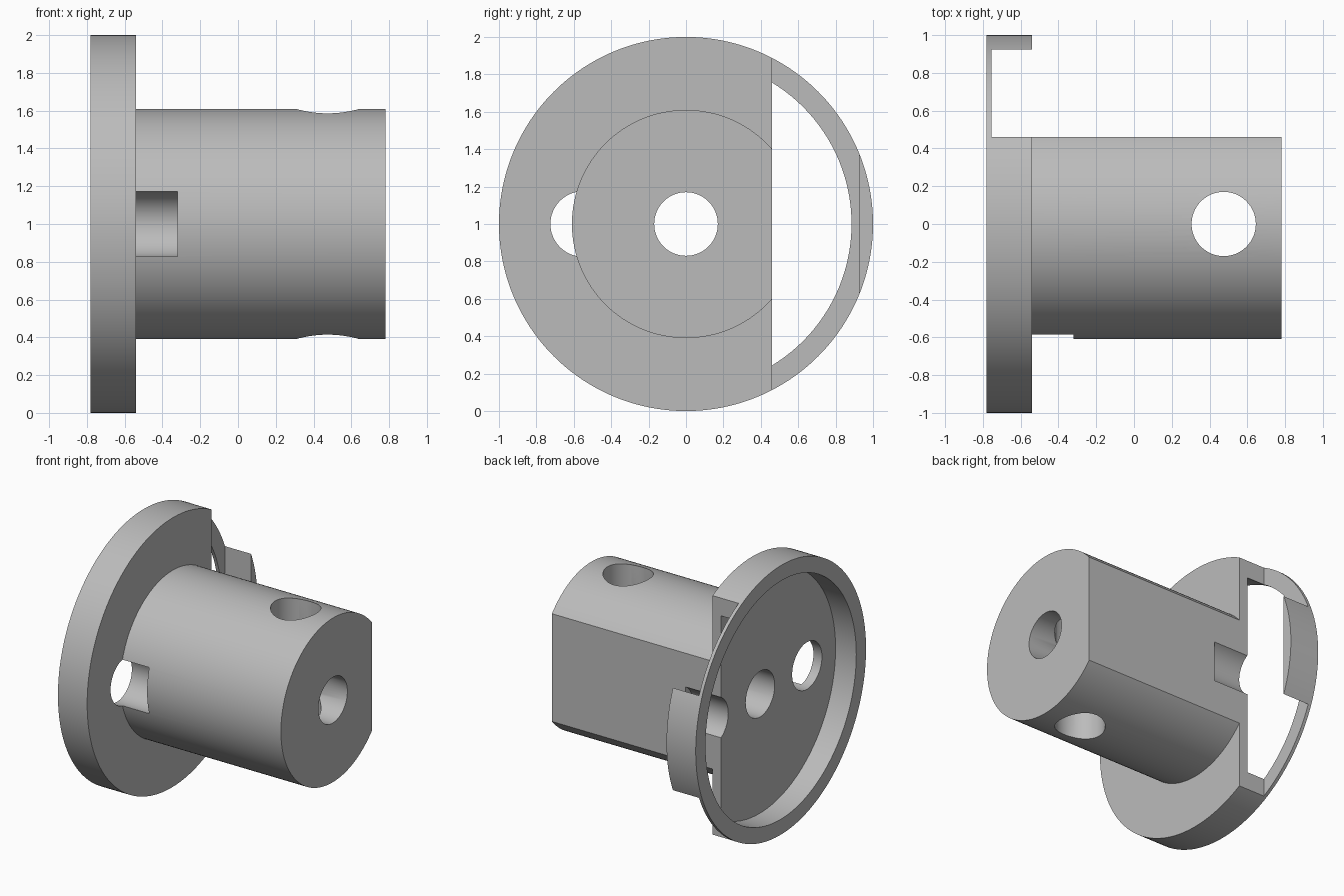
import bpy
from math import pi, radians

cube = bpy.data.objects.get("Cube")
if cube:
    bpy.data.objects.remove(cube, do_unlink=True)

AXIS_Z = 1.0          # height of the shaft axis
FLAT_Y = 0.46         # flat on the shaft and chord of the flange

grey = bpy.data.materials.new("plain_grey")
grey.use_nodes = True
colour = (0.5, 0.5, 0.5, 1)
grey.diffuse_color = colour
grey.node_tree.nodes["Principled BSDF"].inputs["Base Color"].default_value = colour


def rod(name, radius, x0, x1, y=0.0, sides=128):
    """Cylinder lying along x between x0 and x1."""
    bpy.ops.mesh.primitive_cylinder_add(
        vertices=sides, radius=radius, depth=x1 - x0,
        location=((x0 + x1) / 2, y, AXIS_Z), rotation=(0, pi / 2, 0))
    ob = bpy.context.object
    ob.name = name
    ob.data.materials.append(grey)
    return ob


def combine(target, tool, operation):
    """Apply a boolean and discard the tool."""
    tool.hide_render = True
    mod = target.modifiers.new(operation.lower(), "BOOLEAN")
    mod.operation = operation
    mod.solver = "EXACT"
    mod.object = tool
    bpy.ops.object.select_all(action="DESELECT")
    target.select_set(True)
    bpy.context.view_layer.objects.active = target
    bpy.ops.object.modifier_apply(modifier=mod.name)
    bpy.data.objects.remove(tool, do_unlink=True)


# Flange disc with the shaft grown out of it
hub = rod("flanged_hub", 1.0, -0.78, -0.54, sides=192)
combine(hub, rod("shaft", 0.61, -0.58, 0.78), "UNION")

# Shallow round recess in the outer face of the flange
combine(hub, rod("recess_cutter", 0.885, -1.0, -0.61, sides=192), "DIFFERENCE")

# Flat side: leaves the thin rim and the outer tab of the flange
x0, x1, y1 = -0.755, 1.0, 0.925
bpy.ops.mesh.primitive_cube_add(
    size=1, location=((x0 + x1) / 2, (FLAT_Y + y1) / 2, AXIS_Z))
flat_cutter = bpy.context.object
flat_cutter.name = "flat_cutter"
flat_cutter.scale = (x1 - x0, y1 - FLAT_Y, 3)
flat_cutter.data.materials.append(grey)
combine(hub, flat_cutter, "DIFFERENCE")

# Bore along the axis
combine(hub, rod("bore_cutter", 0.17, -0.9, 1.0, sides=64), "DIFFERENCE")

# Blind pockets through the flange web, one on each side of the shaft
for side in (-1, 1):
    pocket = rod("pocket_cutter", 0.175, -0.7, -0.32, y=side * 0.55, sides=64)
    combine(hub, pocket, "DIFFERENCE")

# Upright cross hole near the free end
bpy.ops.mesh.primitive_cylinder_add(
    vertices=64, radius=0.17, depth=2, location=(0.475, 0, AXIS_Z))
cross_cutter = bpy.context.object
cross_cutter.name = "cross_hole_cutter"
cross_cutter.data.materials.append(grey)
combine(hub, cross_cutter, "DIFFERENCE")

bpy.ops.object.shade_smooth_by_angle(angle=radians(30))
